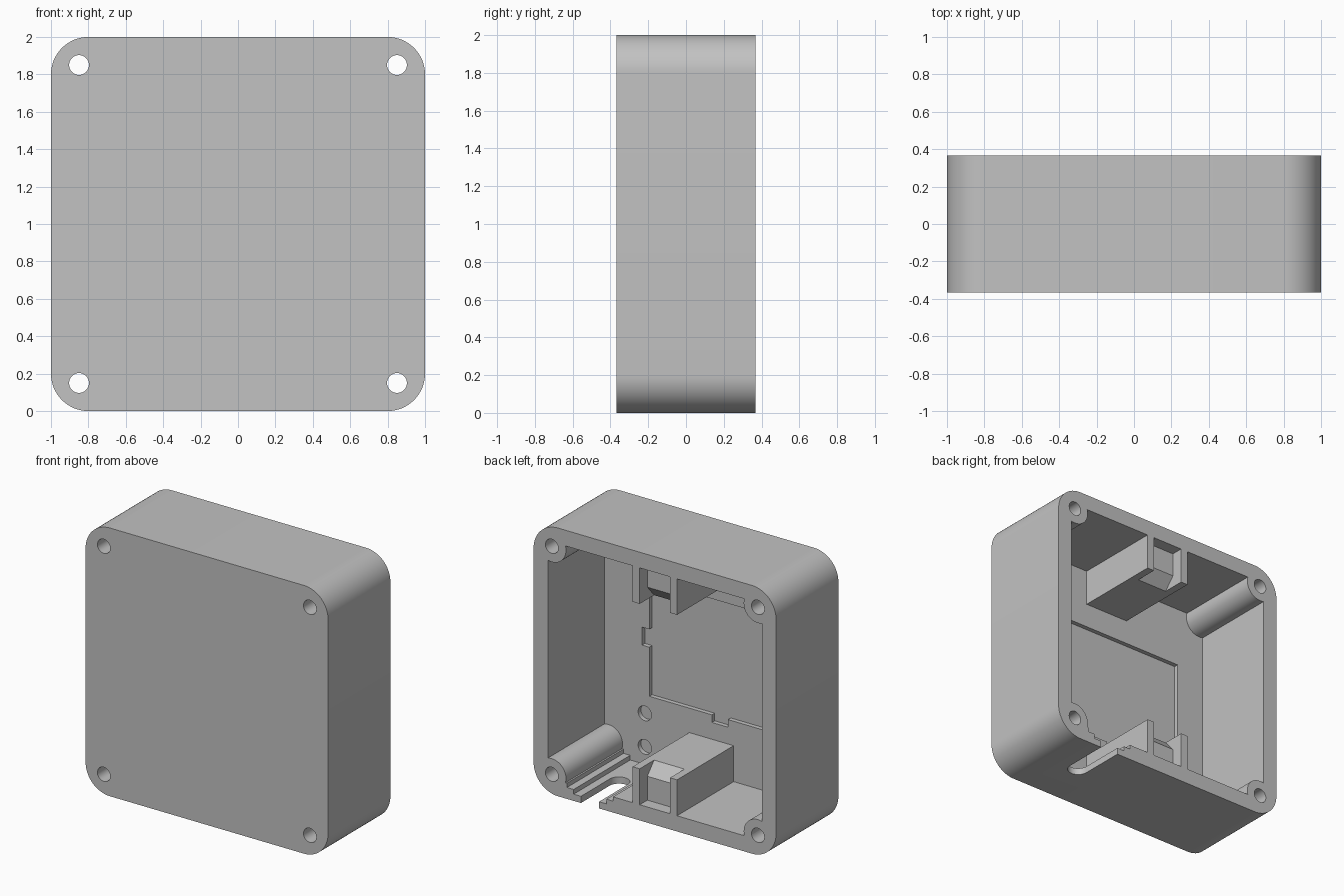
import bpy, bmesh, math
from mathutils import Vector

if "Cube" in bpy.data.objects:
    bpy.data.objects.remove(bpy.data.objects["Cube"])

BACK, FLOOR = 0.367, -0.3      # open rim and inner face of the front wall
INNER, HOLE = 0.883, 0.85      # inner wall and screw centres, from the middle

grey = bpy.data.materials.new("plain grey")
grey.use_nodes = True
grey.diffuse_color = (0.54, 0.54, 0.54, 1)
grey.node_tree.nodes["Principled BSDF"].inputs["Base Color"].default_value = grey.diffuse_color


def arc(cx, cy, r, start, end, n=16):
    angles = [math.radians(start + (end - start) * i / n) for i in range(n + 1)]
    return [(cx + r * math.cos(a), cy + r * math.sin(a)) for a in angles]


def circle(cx, cy, r):
    return arc(cx, cy, r, 0, 360, 32)[:-1]


def rect(a0, a1, b0, b1):
    return [(a0, b0), (a1, b0), (a1, b1), (a0, b1)]


def prism(name, outline, axis, lo, hi):
    """Extrude a 2D outline along an axis."""
    place = {"x": lambda a, b, t: (t, a, b),
             "y": lambda a, b, t: (a, t, b),
             "z": lambda a, b, t: (a, b, t)}[axis]
    bm = bmesh.new()
    face = bm.faces.new([bm.verts.new(place(a, b, lo)) for a, b in outline])
    out = bmesh.ops.extrude_face_region(bm, geom=[face])
    verts = [v for v in out["geom"] if isinstance(v, bmesh.types.BMVert)]
    step = Vector(place(0, 0, hi)) - Vector(place(0, 0, lo))
    bmesh.ops.translate(bm, verts=verts, vec=step)
    bmesh.ops.recalc_face_normals(bm, faces=bm.faces)
    mesh = bpy.data.meshes.new(name)
    bm.to_mesh(mesh)
    bm.free()
    mesh.materials.append(grey)
    obj = bpy.data.objects.new(name, mesh)
    bpy.context.collection.objects.link(obj)
    return obj


def activate(obj):
    bpy.ops.object.select_all(action="DESELECT")
    obj.select_set(True)
    bpy.context.view_layer.objects.active = obj


def cut(obj, outline, axis, lo, hi):
    """Subtract a prism from an object."""
    cutter = prism("cutter", outline, axis, lo, hi)
    cutter.hide_render = True
    mod = obj.modifiers.new("cut", "BOOLEAN")
    mod.operation, mod.solver, mod.object = "DIFFERENCE", "EXACT", cutter
    activate(obj)
    bpy.ops.object.modifier_apply(modifier=mod.name)
    bpy.data.objects.remove(cutter)


def smooth(obj):
    activate(obj)
    bpy.ops.object.shade_smooth_by_angle(angle=math.radians(30))


# Rounded square case
corners = [(1, 1, 0), (-1, 1, 90), (-1, -1, 180), (1, -1, 270)]
outer = [p for sx, sz, a in corners for p in arc(0.8 * sx, 1 + 0.8 * sz, 0.2, a, a + 90)]
case = prism("case", outer, "y", -BACK, BACK)

# Hollow interior that leaves a round screw boss in each corner
boss = 0.117
bite = math.degrees(math.acos((INNER - HOLE) / boss))
cavity = [p for sx, sz, a in corners
          for p in arc(HOLE * sx, 1 + HOLE * sz, boss, a - bite, a + 90 + bite - 360)]
cut(case, cavity, "y", FLOOR, BACK + 0.1)

# Screw holes through the bosses
for sx, sz, a in corners:
    cut(case, circle(HOLE * sx, 1 + HOLE * sz, 0.053), "y", -BACK - 0.1, BACK + 0.1)

# Shallow tray in the front wall with a side notch and a bottom notch
tray = [(-0.653, 0.567), (-0.137, 0.567), (-0.137, 0.51), (-0.003, 0.51),
        (-0.003, 0.567), (0.513, 0.567), (0.513, 0.933), (0.573, 0.933),
        (0.573, 1.067), (0.513, 1.067), (0.513, 1.433), (-0.653, 1.433)]
cut(case, tray, "y", FLOOR - 0.033, FLOOR + 0.05)

# Two blind holes beside the tray
for z in (0.18, 0.43):
    cut(case, circle(0.55, z, 0.055), "y", FLOOR - 0.033, FLOOR + 0.05)

# Stepped channel and round-ended cable slot in the bottom wall
cable = 0.535
for half, height in ((0.19, 0.085), (0.135, 0.05)):
    cut(case, rect(cable - half, cable + half, FLOOR, BACK + 0.1), "z", height, 0.3)
slot = arc(cable, BACK - 0.34, 0.075, 180, 360) + [(cable + 0.075, BACK + 0.1),
                                                   (cable - 0.075, BACK + 0.1)]
cut(case, slot, "z", -0.1, 0.3)
smooth(case)

# Clip blocks on the bottom and top walls, each with a ramped slot at the rim
for name, side in (("bottom_clip", -1), ("top_clip", 1)):
    base, tip = 1 + side * INNER, 1 + side * 0.615
    clip = prism(name, rect(-0.183, 0.183, FLOOR, BACK), "x", 0, 1)
    bpy.data.objects.remove(clip)
    clip = prism(name, rect(FLOOR, BACK, base, tip), "x", -0.183, 0.183)
    ramp = [(BACK + 0.1, base + side * 0.05), (BACK - 0.09, base + side * 0.05),
            (BACK - 0.09, tip + side * 0.09), (BACK - 0.17, tip),
            (BACK - 0.17, tip - side * 0.1), (BACK + 0.1, tip - side * 0.1)]
    cut(clip, ramp, "x", -0.125, 0.125)
    smooth(clip)
